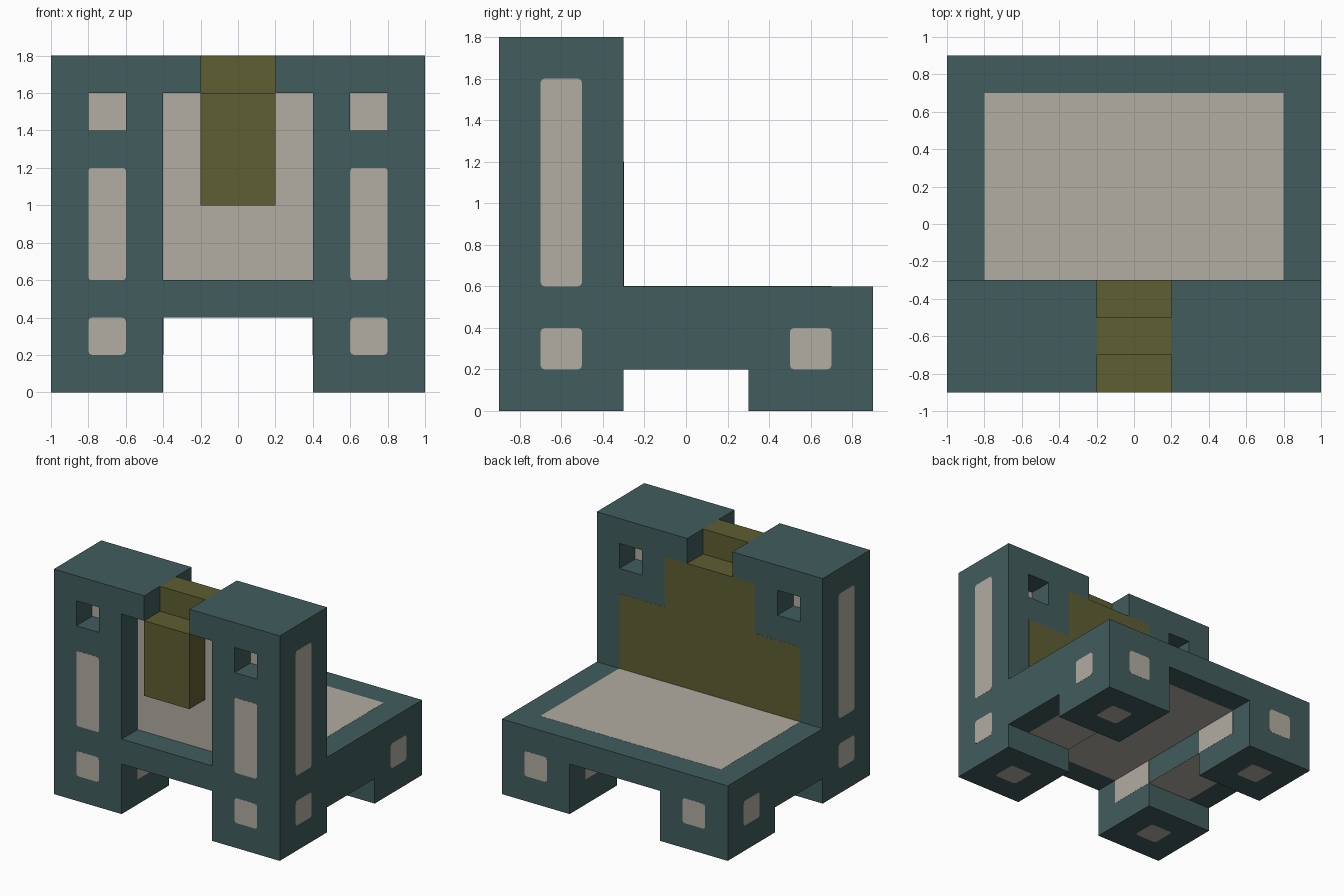
import bpy
import bmesh
from mathutils import Vector

cube = bpy.data.objects.get("Cube")
if cube:
    bpy.data.objects.remove(cube, do_unlink=True)


def material(name, r, g, b):
    m = bpy.data.materials.new(name)
    m.use_nodes = True
    m.diffuse_color = (r, g, b, 1)
    node = m.node_tree.nodes["Principled BSDF"]
    node.inputs["Base Color"].default_value = (r, g, b, 1)
    node.inputs["Roughness"].default_value = 0.8
    return m


teal = material("dark_teal", 0.054, 0.107, 0.109)
cream = material("warm_cream", 0.445, 0.418, 0.361)
olive = material("olive", 0.112, 0.112, 0.032)


def finish(name, bm, mats, mirror=False):
    bmesh.ops.recalc_face_normals(bm, faces=bm.faces)
    mesh = bpy.data.meshes.new(name)
    bm.to_mesh(mesh)
    bm.free()
    for m in mats:
        mesh.materials.append(m)
    ob = bpy.data.objects.new(name, mesh)
    bpy.context.collection.objects.link(ob)
    if mirror:
        add_mirror(ob)
    return ob


def add_mirror(ob):
    mod = ob.modifiers.new("mirror", "MIRROR")
    mod.use_clip = False
    mod.use_mirror_merge = False


def box_mesh(lo, hi):
    bm = bmesh.new()
    bmesh.ops.create_cube(bm, size=1)
    lo, hi = Vector(lo), Vector(hi)
    for v in bm.verts:
        v.co = (lo + hi) / 2 + v.co * (hi - lo)
    return bm


def box(name, lo, hi, mat, mirror=False):
    return finish(name, box_mesh(lo, hi), [mat], mirror)


def plate(name, axis, at, u, v, mat, mirror=True, corner=0.0):
    """Thin painted panel across one axis, with optionally eased corners."""
    lo, hi = [u[0], v[0]], [u[1], v[1]]
    lo.insert(axis, at - 0.001)
    hi.insert(axis, at + 0.001)
    bm = box_mesh(lo, hi)
    if corner:
        edges = [e for e in bm.edges
                 if abs(e.verts[0].co[axis] - e.verts[1].co[axis]) > 0.001]
        bmesh.ops.bevel(bm, geom=edges, offset=corner, segments=2,
                        profile=0.5, affect="EDGES")
    return finish(name, bm, [mat], mirror)


# Side frames: tower, seat side and two feet in one extruded profile
profile = [(-.9, 0), (-.3, 0), (-.3, .2), (.3, .2), (.3, 0), (.9, 0),
           (.9, .6), (-.3, .6), (-.3, 1.8), (-.9, 1.8)]
bm = bmesh.new()
face = bm.faces.new([bm.verts.new((.4, y, z)) for y, z in profile])
ext = bmesh.ops.extrude_face_region(bm, geom=[face])
bmesh.ops.translate(bm, vec=(.6, 0, 0),
                    verts=[g for g in ext["geom"] if isinstance(g, bmesh.types.BMVert)])
frame = finish("side_frame", bm, [teal])

# Square sockets in the front and back of each tower
for name, y0, y1, cap in (("front", -1, -.7, -.7), ("back", -.5, -.2, -.5)):
    cutter = box(name + "_socket_cutter", (.6, y0, 1.4), (.8, y1, 1.6), teal)
    cutter.hide_render = True
    cutter.hide_viewport = True
    cut = frame.modifiers.new(name + "_socket", "BOOLEAN")
    cut.operation = "DIFFERENCE"
    cut.solver = "EXACT"
    cut.object = cutter
    plate(name + "_socket_panel", 1, cap, (.6, .8), (1.4, 1.6), cream)
add_mirror(frame)

# Central deck, tower caps and back panel
box("seat_deck", (-.4, -.9, .4), (.4, .9, .6), teal)
box("tower_cap", (.2, -.9, 1.6), (.4, -.3, 1.8), teal, True)
bm = box_mesh((-.4, -.7, .6), (.4, -.3, 1.6))
bm.normal_update()
for f in bm.faces:
    f.material_index = 1 if f.normal.y < -0.5 else 0
finish("back_panel", bm, [olive, cream])
plate("back_panel_wing", 1, -.3, (.4, .8), (.6, 1.2), olive)

# Olive centre column and crest
box("centre_column", (-.2, -.9, 1), (.2, -.7, 1.6), olive)
box("centre_crest", (-.2, -.7, 1.6), (.2, -.5, 1.8), olive)

# Seat and underside panels
plate("seat_panel", 2, .6, (-.8, .8), (-.3, .7), cream, False)
plate("underside_panel", 2, .4, (-.4, .4), (-.7, .7), cream, False)
plate("rail_underside", 2, .2, (.4, .8), (-.3, .3), cream)

# Small panels around the feet
low = (.2, .4)
mid = (.6, .8)
for name, y0, y1, end in (("front", -.7, -.5, -.9), ("back", .5, .7, .9)):
    plate(name + "_foot_side_panel", 0, 1, (y0, y1), low, cream, corner=.02)
    plate(name + "_foot_end_panel", 1, end, mid, low, cream, corner=.02)
    plate(name + "_foot_sole_panel", 2, 0, mid, (y0, y1), cream, corner=.02)
plate("front_foot_inner_panel", 0, .4, (-.7, -.3), low, cream)
plate("back_foot_inner_panel", 0, .4, (.3, .7), low, cream)

# Tall tower panels
plate("tower_front_panel", 1, -.9, mid, (.6, 1.2), cream, corner=.015)
plate("tower_side_panel", 0, 1, (-.7, -.5), (.6, 1.6), cream, corner=.02)
